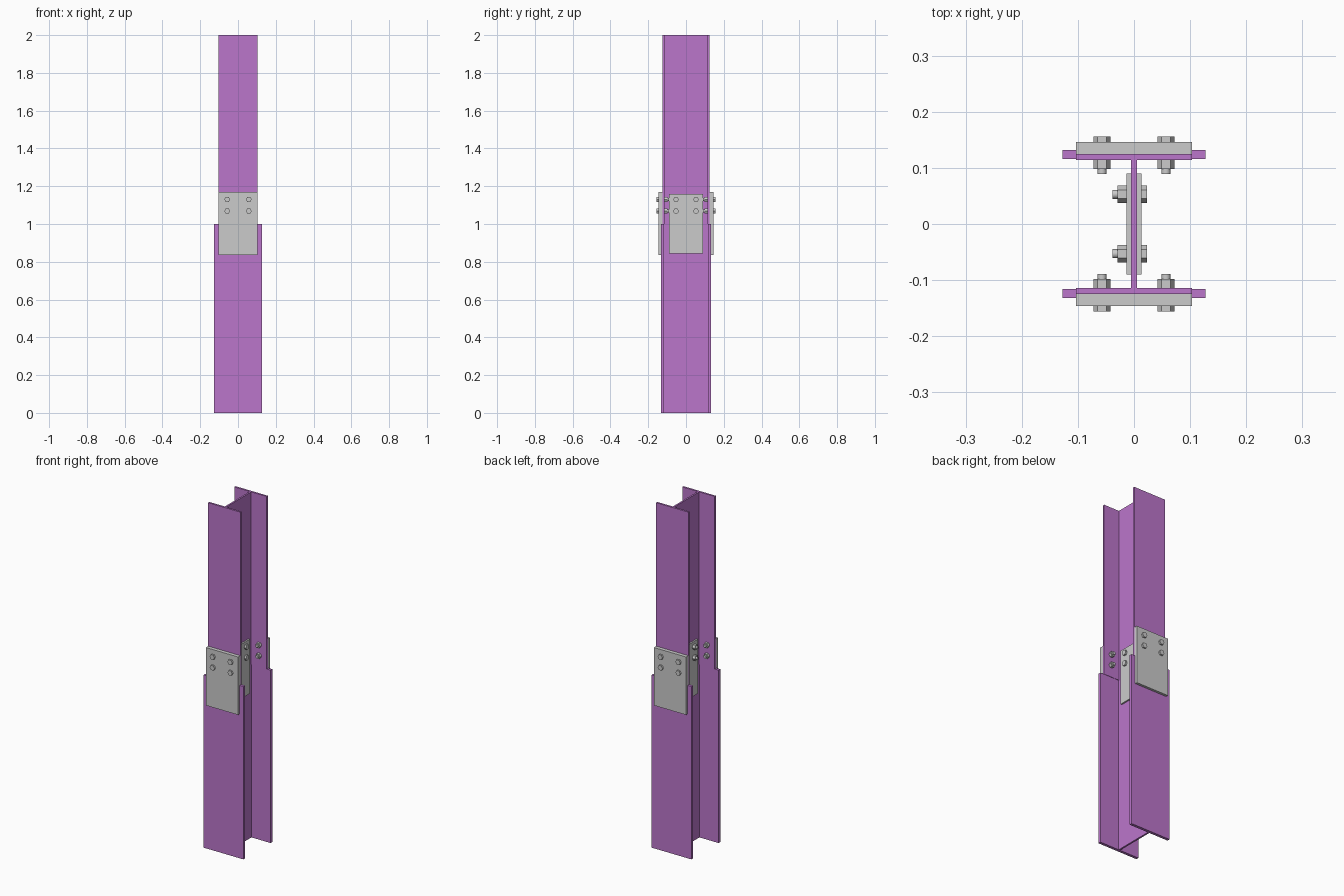
import bpy, bmesh
from math import cos, sin, pi, radians
from mathutils import Matrix, Vector

if "Cube" in bpy.data.objects:
    bpy.data.objects.remove(bpy.data.objects["Cube"])

purple = bpy.data.materials.new("purple_paint")
purple.diffuse_color = (0.5, 0.18, 0.6, 1)
purple.use_nodes = True
purple.node_tree.nodes["Principled BSDF"].inputs["Base Color"].default_value = purple.diffuse_color


def prism(bm, pts, z0, z1):
    """Extrude a counter-clockwise 2D outline from z0 to z1."""
    lo = [bm.verts.new((x, y, z0)) for x, y in pts]
    hi = [bm.verts.new((x, y, z1)) for x, y in pts]
    bm.faces.new(lo[::-1])
    bm.faces.new(hi)
    n = len(pts)
    for i in range(n):
        j = (i + 1) % n
        bm.faces.new((lo[i], lo[j], hi[j], hi[i]))


def finish(bm, name, mat=None, matrix=None):
    bmesh.ops.recalc_face_normals(bm, faces=bm.faces)
    me = bpy.data.meshes.new(name)
    bm.to_mesh(me)
    bm.free()
    ob = bpy.data.objects.new(name, me)
    bpy.context.collection.objects.link(ob)
    if mat:
        me.materials.append(mat)
    if matrix:
        ob.matrix_world = matrix
    return ob


def column(name, hw, inner, outer, web, z0, z1):
    """H-section: half width, flange inner/outer y, half web thickness."""
    quarter = [(hw, outer), (hw, inner), (web, inner)]
    right = [(x, -y) for x, y in quarter] + [(x, y) for x, y in quarter[::-1]]
    left = [(-x, -y) for x, y in right]
    bm = bmesh.new()
    prism(bm, right + left, z0, z1)
    finish(bm, name, purple)


def plate(name, x0, x1, y0, y1, z0, z1):
    bm = bmesh.new()
    prism(bm, [(x0, y0), (x1, y0), (x1, y1), (x0, y1)], z0, z1)
    finish(bm, name)


def ring(r, n):
    return [(r * cos(2 * pi * i / n), r * sin(2 * pi * i / n)) for i in range(n)]


def bolt(name, pos, out, across, grip):
    """Hex bolt and nut; the head bears at pos and faces along out."""
    bm = bmesh.new()
    prism(bm, ring(0.0155, 6), 0, 0.010)
    prism(bm, ring(0.0155, 6), -grip - 0.016, -grip)
    prism(bm, ring(0.008, 20), -grip - 0.025, 0.001)
    d, u = Vector(out), Vector(across)
    rot = Matrix((u, d.cross(u), d)).transposed().to_4x4()
    ob = finish(bm, name, None, Matrix.Translation(pos) @ rot)
    ob.data.shade_smooth()
    ob.data.set_sharp_from_angle(angle=radians(30))


# Columns
column("lower_column", 0.127, 0.116, 0.132, 0.005, 0, 1)
column("upper_column", 0.103, 0.114, 0.125, 0.005, 1, 2)

# Splice plates and packing, mirrored on each side
for s, side in ((-1, "front"), (1, "back")):
    lo, hi = sorted((s * 0.132, s * 0.146))
    plate(f"flange_plate_{side}", -0.103, 0.103, lo, hi, 0.835, 1.17)
    lo, hi = sorted((s * 0.125, s * 0.132))
    plate(f"flange_packing_{side}", -0.103, 0.103, lo, hi, 1.0, 1.17)
for s, side in ((-1, "left"), (1, "right")):
    lo, hi = sorted((s * 0.005, s * 0.0135))
    plate(f"web_plate_{side}", lo, hi, -0.09, 0.09, 0.845, 1.16)

# Bolts through the upper column
for z in (1.068, 1.13):
    for s in (-1, 1):
        for x in (-0.057, 0.057):
            bolt("flange_bolt", (x, s * 0.146, z), (0, s, 0), (1, 0, 0), 0.032)
        bolt("web_bolt", (0.0135, s * 0.053, z), (1, 0, 0), (0, 1, 0), 0.027)
